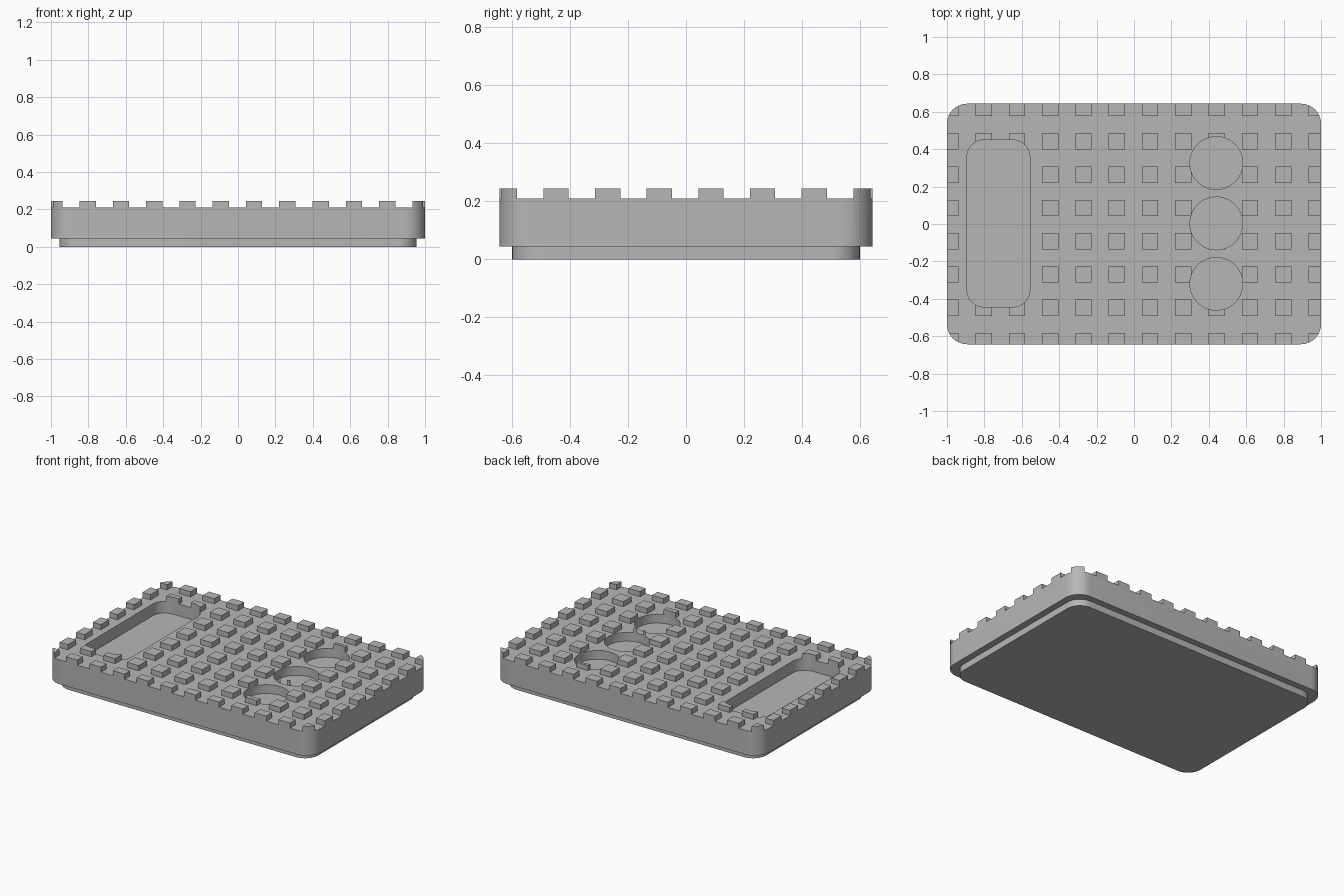
import bpy, bmesh
from math import cos, sin, pi, radians

if "Cube" in bpy.data.objects:
    bpy.data.objects.remove(bpy.data.objects["Cube"])

GREY = (0.47, 0.47, 0.47, 1)
grey = bpy.data.materials.new("plain grey")
grey.use_nodes = True
grey.diffuse_color = GREY
grey.node_tree.nodes["Principled BSDF"].inputs["Base Color"].default_value = GREY


def rounded(cx, cy, hx, hy, r, steps=12):
    """Outline of a rectangle with rounded corners."""
    pts = []
    for i, (sx, sy) in enumerate([(1, 1), (-1, 1), (-1, -1), (1, -1)]):
        for k in range(steps + 1):
            a = pi / 2 * (i + k / steps)
            pts.append((cx + sx * (hx - r) + r * cos(a), cy + sy * (hy - r) + r * sin(a)))
    return pts


def circle(cx, cy, r, n=64):
    return [(cx + r * cos(2 * pi * k / n), cy + r * sin(2 * pi * k / n)) for k in range(n)]


def box(x0, x1, y0, y1):
    return [(x0, y0), (x1, y0), (x1, y1), (x0, y1)]


def prisms(name, outlines, z0, z1):
    """One object made of upright prisms."""
    bm = bmesh.new()
    for pts in outlines:
        low = [bm.verts.new((x, y, z0)) for x, y in pts]
        high = [bm.verts.new((x, y, z1)) for x, y in pts]
        bm.faces.new(low[::-1])
        bm.faces.new(high)
        for i in range(len(pts)):
            j = (i + 1) % len(pts)
            bm.faces.new((low[i], low[j], high[j], high[i]))
    mesh = bpy.data.meshes.new(name)
    bm.to_mesh(mesh)
    bm.free()
    mesh.materials.append(grey)
    ob = bpy.data.objects.new(name, mesh)
    bpy.context.collection.objects.link(ob)
    return ob


def cut(target, cutter):
    mod = target.modifiers.new(cutter.name, "BOOLEAN")
    mod.operation = "DIFFERENCE"
    mod.solver = "EXACT"
    mod.object = cutter
    bpy.context.view_layer.objects.active = target
    bpy.ops.object.modifier_apply(modifier=mod.name)
    bpy.data.objects.remove(cutter)


def smooth(ob):
    ob.data.shade_smooth()
    ob.data.set_sharp_from_angle(angle=radians(30))


FLOOR, TOP = 0.21, 0.245
PITCH, STUD = 0.178, 0.087

# Foot set in under the body
foot = prisms("base_foot", [rounded(0, 0, 0.955, 0.599, 0.1)], 0, 0.05)

# Body block, with crossing grooves that leave square studs on top
body = prisms("studded_body", [rounded(0, 0, 1, 0.643, 0.107)], 0.045, TOP)
gaps = [(-0.003 + PITCH * k - (PITCH - STUD) / 2, -0.003 + PITCH * k + (PITCH - STUD) / 2)
        for k in range(-5, 6)]
cut(body, prisms("grooves_across", [box(a, b, -1, 1) for a, b in gaps], FLOOR, 0.3))
cut(body, prisms("grooves_along", [box(-1.2, 1.2, a, b) for a, b in gaps[2:-2]], FLOOR, 0.3))

# Long rounded tray and three round wells
cut(body, prisms("tray", [rounded(-0.725, 0.003, 0.168, 0.446, 0.09)], 0.13, 0.3))
cut(body, prisms("wells", [circle(0.44, 0.003 + 0.323 * k, 0.141) for k in (-1, 0, 1)], 0.15, 0.3))

for part in (foot, body):
    smooth(part)
